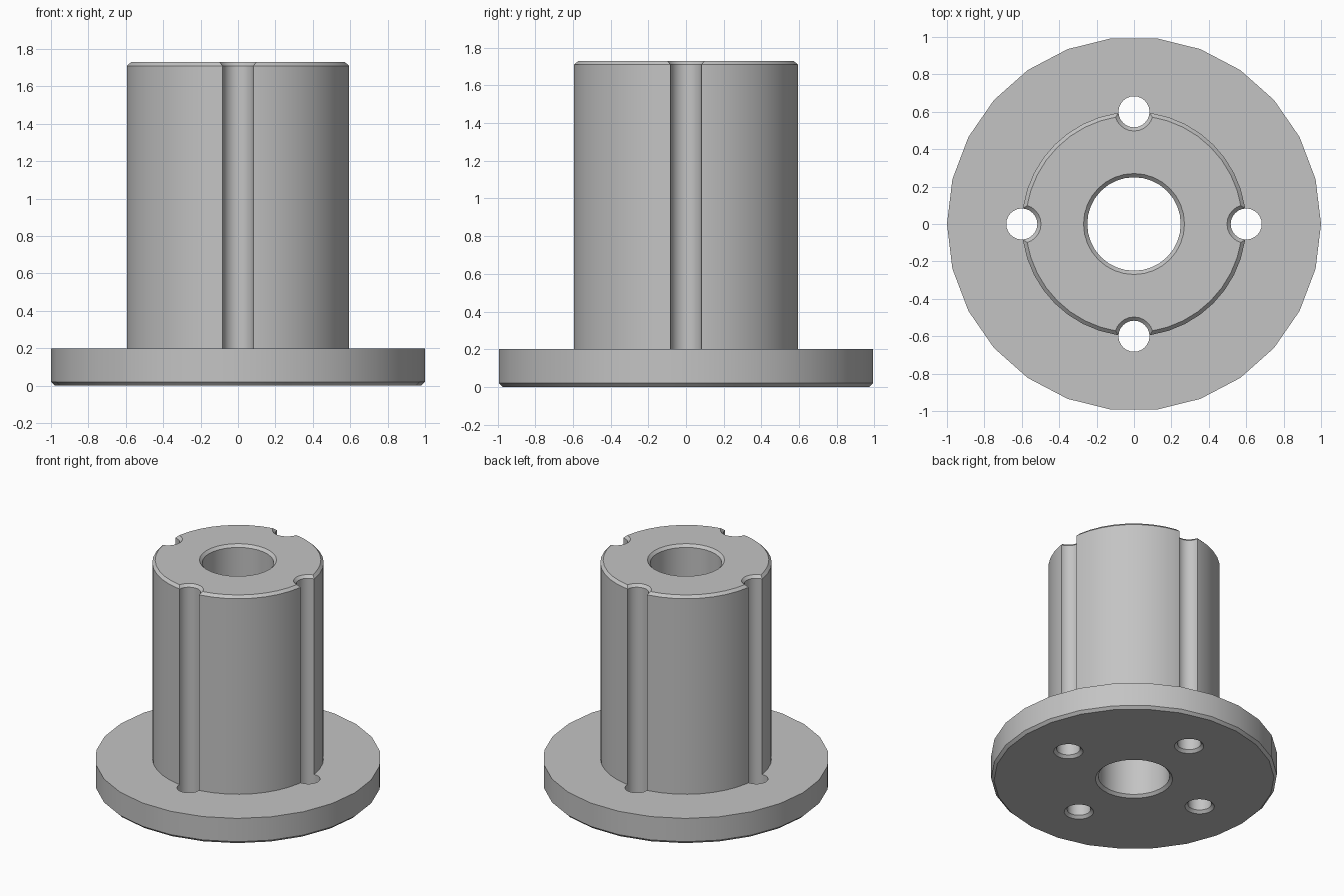
import bpy
import bmesh
from math import cos, sin, pi

if "Cube" in bpy.data.objects:
    bpy.data.objects.remove(bpy.data.objects["Cube"], do_unlink=True)

HEIGHT, PLATE, CHAMFER = 1.73, 0.2, 0.02

grey = bpy.data.materials.new("plain grey")
grey.use_nodes = True
colour = (0.55, 0.55, 0.55, 1)
grey.diffuse_color = colour
grey.node_tree.nodes["Principled BSDF"].inputs["Base Color"].default_value = colour


def turned(name, profile, sides, x=0, y=0):
    """Closed solid turned about a vertical axis from (radius, z) points, bottom to top."""
    bm = bmesh.new()
    rings = [[bm.verts.new((x + r * cos(2 * pi * i / sides),
                            y + r * sin(2 * pi * i / sides), z))
              for i in range(sides)] for r, z in profile]
    for low, high in zip(rings, rings[1:]):
        for i in range(sides):
            j = (i + 1) % sides
            bm.faces.new((low[i], low[j], high[j], high[i]))
    bm.faces.new(rings[0][::-1])
    bm.faces.new(rings[-1])
    mesh = bpy.data.meshes.new(name)
    bm.to_mesh(mesh)
    bm.free()
    mesh.materials.append(grey)
    obj = bpy.data.objects.new(name, mesh)
    bpy.context.collection.objects.link(obj)
    return obj


def combine(target, tool, operation):
    """Apply a boolean and discard the tool solid."""
    mod = target.modifiers.new(operation.lower(), "BOOLEAN")
    mod.operation, mod.object, mod.solver = operation, tool, "EXACT"
    bpy.ops.object.select_all(action="DESELECT")
    bpy.context.view_layer.objects.active = target
    target.select_set(True)
    bpy.ops.object.modifier_apply(modifier=mod.name)
    bpy.data.objects.remove(tool, do_unlink=True)


def drill(target, name, radius, sides, x=0, y=0):
    """Through hole, countersunk at the bottom and the top."""
    wide = radius + 2 * CHAMFER
    profile = [(wide, -CHAMFER), (radius, CHAMFER),
               (radius, HEIGHT - CHAMFER), (wide, HEIGHT + CHAMFER)]
    combine(target, turned(name, profile, sides, x, y), "DIFFERENCE")


# Round base plate with a chamfered lower rim
bushing = turned("flanged_bushing",
                 [(1 - CHAMFER, 0), (1, CHAMFER), (1, PLATE)], 26)

# Upright hub with a chamfered top rim
hub = turned("hub", [(0.6, PLATE / 2), (0.6, HEIGHT - CHAMFER),
                     (0.6 - CHAMFER, HEIGHT)], 40)
combine(bushing, hub, "UNION")

# Central bore
drill(bushing, "bore_cutter", 0.25, 32)

# Four holes through the plate that run up the hub as grooves
for x, y in ((0.6, 0), (0, 0.6), (-0.6, 0), (0, -0.6)):
    drill(bushing, "groove_cutter", 0.083, 24, x, y)

bpy.ops.object.shade_smooth_by_angle(angle=pi / 6)
